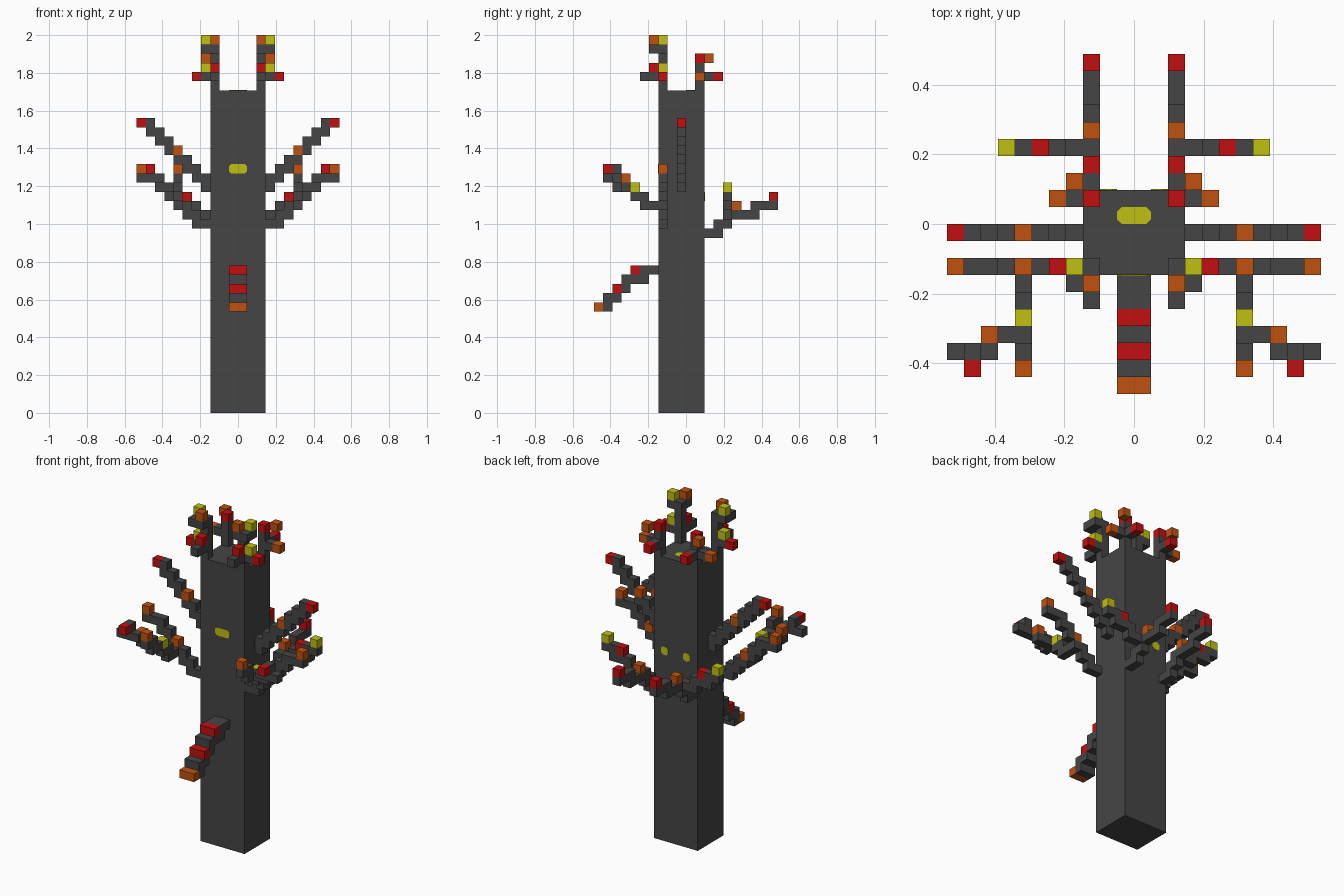
import bpy
import bmesh
import math
from mathutils import Vector

old = bpy.data.objects.get("Cube")
if old:
    bpy.data.objects.remove(old, do_unlink=True)

V = 2 / 41  # edge of one block


def make_mat(name, rgb):
    m = bpy.data.materials.new(name)
    m.use_nodes = True
    m.diffuse_color = (*rgb, 1)
    bsdf = m.node_tree.nodes["Principled BSDF"]
    bsdf.inputs["Base Color"].default_value = (*rgb, 1)
    bsdf.inputs["Roughness"].default_value = 0.9
    return m


MATS = [make_mat("charcoal_bark", (0.06, 0.06, 0.06)),
        make_mat("red_leaf", (0.54, 0.005, 0.005)),
        make_mat("orange_leaf", (0.53, 0.085, 0.005)),
        make_mat("yellow_leaf", (0.53, 0.53, 0.006))]
BARK, RED, ORANGE, YELLOW = range(4)


def finish(name, bm, mats, mirror=False):
    bmesh.ops.recalc_face_normals(bm, faces=bm.faces)
    me = bpy.data.meshes.new(name)
    bm.to_mesh(me)
    bm.free()
    for m in mats:
        me.materials.append(m)
    ob = bpy.data.objects.new(name, me)
    bpy.context.collection.objects.link(ob)
    if mirror:
        mod = ob.modifiers.new("mirror", 'MIRROR')
        mod.use_mirror_merge = False
    return ob


def blocks(name, bark, leaves, mirror=True):
    """Joined blocks on the grid; leaves maps a cell to its colour."""
    cells = {c: BARK for c in bark}
    cells.update(leaves)
    bm = bmesh.new()
    for cell, colour in cells.items():
        centre = Vector(cell) + Vector((0.5, 0.5, 0.5))
        for axis in range(3):
            for s in (-1, 1):
                n = Vector((0, 0, 0))
                n[axis] = s
                if tuple(int(a + b) for a, b in zip(cell, n)) in cells:
                    continue  # hidden between two blocks
                u = Vector((0, 0, 0))
                u[(axis + 1) % 3] = 0.5
                w = n.cross(u)
                mid = centre + n * 0.5
                f = bm.faces.new([bm.verts.new((mid + p) * V)
                                  for p in (-u - w, u - w, u + w, -u + w)])
                f.material_index = colour
    bmesh.ops.remove_doubles(bm, verts=bm.verts, dist=1e-5)
    return finish(name, bm, MATS, mirror)


def patch(name, centre, across, up, width, height, mirror=False):
    """Thin eight-sided plate lying on the trunk."""
    a, b = Vector(across), Vector(up)
    n = a.cross(b)
    w, h, c = width / 2, height / 2, height * 0.27
    outline = [(w, h - c), (w - c, h), (c - w, h), (-w, h - c),
               (-w, c - h), (c - w, -h), (w - c, -h), (w, c - h)]
    bm = bmesh.new()
    f = bm.faces.new([bm.verts.new(Vector(centre) + a * p + b * q - n * 0.002)
                      for p, q in outline])
    top = bmesh.ops.extrude_face_region(bm, geom=[f])
    bmesh.ops.translate(bm, vec=n * 0.005,
                        verts=[g for g in top["geom"] if isinstance(g, bmesh.types.BMVert)])
    return finish(name, bm, [MATS[YELLOW]], mirror)


# Trunk
bm = bmesh.new()
bmesh.ops.create_cube(bm, size=1)
for v in bm.verts:
    v.co = ((v.co.x * 6) * V, (v.co.y * 5 - 0.5) * V, (v.co.z + 0.5) * 35 * V)
finish("trunk", bm, [MATS[BARK]])

# Yellow patches on the front, top and back of the trunk
patch("front_patch", (0, -3 * V, 26.5 * V), (1, 0, 0), (0, 0, 1), 2 * V, V)
patch("top_patch", (0, 0.5 * V, 35 * V), (1, 0, 0), (0, 1, 0), 2 * V, V)
patch("back_patches", (1.5 * V, 2 * V, 23.5 * V), (-1, 0, 0), (0, 0, 1), V, V, True)

# Upper side branches: a plain staircase
blocks("upper_side_branches",
       [(i, -1, i + d) for i in range(3, 10) for d in (21, 22)],
       {(6, -1, 28): ORANGE, (10, -1, 31): RED})

# Lower side branches with a twig reaching forward and outward
lower = [(3, -3, 20), (9, -3, 25), (10, -3, 25)]
lower += [(i, -3, i + d) for i in range(4, 9) for d in (16, 17)]
forward = [(6, -4, 22), (6, -5, 22), (6, -5, 23), (6, -6, 23),
           (6, -7, 24), (6, -8, 24), (6, -8, 25), (6, -9, 25)]
outward = [(7, -7, 24), (8, -7, 24), (8, -8, 25), (9, -8, 25),
           (10, -8, 25), (9, -8, 26)]
blocks("lower_side_branches", lower + forward + outward,
       {(6, -3, 23): ORANGE, (10, -3, 26): ORANGE, (6, -6, 24): YELLOW,
        (6, -9, 26): ORANGE, (8, -7, 25): ORANGE, (9, -9, 26): RED})

# Back branches with a twig reaching sideways
back = [(2, j, k) for j, k in ((2, 19), (3, 19), (3, 20), (4, 20), (4, 21), (5, 21),
                               (6, 21), (7, 21), (7, 22), (8, 22), (9, 22))]
twig = [(i, 4, k) for i, k in ((3, 21), (4, 21), (4, 22), (5, 22), (6, 22), (6, 23), (7, 23))]
blocks("back_branches", back + twig,
       {(2, 5, 22): ORANGE, (2, 9, 23): RED, (5, 4, 23): RED, (7, 4, 24): YELLOW})

# Drooping front branch, two blocks wide
droop = {-4: (15,), -5: (15, 14), -6: (14,), -7: (14, 13), -8: (12,), -9: (12, 11)}
blocks("front_branch",
       [(i, j, k) for i in (-1, 0) for j, ks in droop.items() for k in ks],
       {(i, j, k): c for i in (-1, 0)
        for j, k, c in ((-6, 15, RED), (-8, 13, RED), (-10, 11, ORANGE))}, False)

# Tall shoots on the front corners of the trunk top
blocks("front_crown_shoots",
       [(2, -3, k) for k in range(35, 40)]
       + [(2, -4, 36), (2, -5, 36), (3, -3, 36), (3, -3, 39), (2, -4, 39), (3, -4, 39)],
       {(4, -3, 36): RED, (2, -4, 37): RED, (3, -3, 37): YELLOW,
        (2, -4, 40): ORANGE, (3, -3, 40): YELLOW})

# Shorter shoots on the back corners of the trunk top
blocks("back_crown_shoots",
       [(2, 1, k) for k in range(35, 38)] + [(3, 1, 36), (2, 2, 36)],
       {(2, 1, 38): RED, (3, 2, 38): ORANGE, (4, 1, 36): ORANGE, (2, 3, 36): RED})
